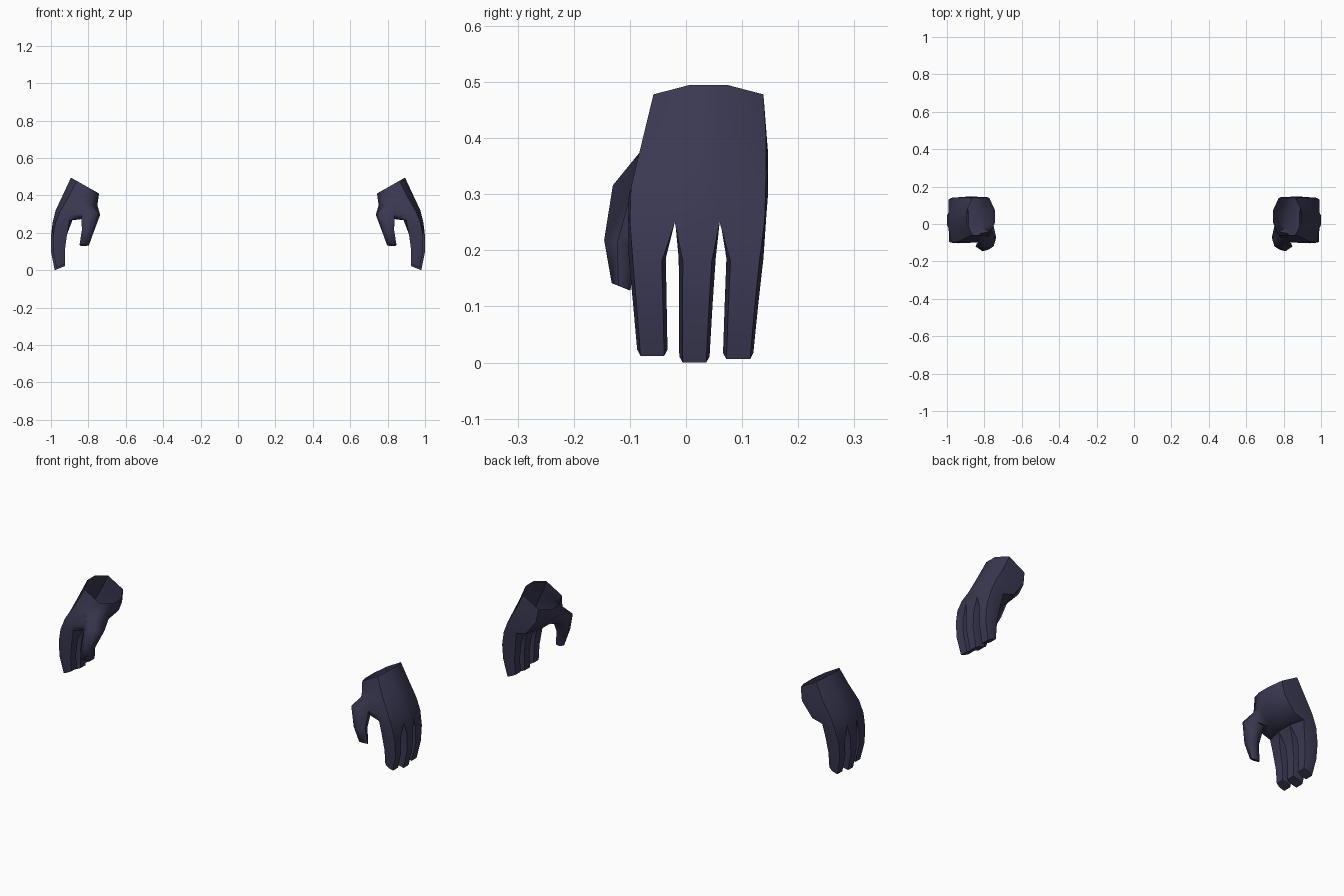
import bpy, bmesh, math
from mathutils import Vector

cube = bpy.data.objects.get("Cube")
if cube:
    bpy.data.objects.remove(cube, do_unlink=True)

glove = bpy.data.materials.new("dark navy")
glove.use_nodes = True
navy = (0.042, 0.04, 0.084, 1)
glove.diffuse_color = navy
glove.node_tree.nodes["Principled BSDF"].inputs["Base Color"].default_value = navy


def palm_ring(outer, inner, front, back, rounding, bulge=0):
    """Ten points: four along the back of the hand, four along the palm, one on each edge."""
    a = Vector((outer[0], 0, outer[1]))
    b = Vector((inner[0], 0, inner[1]))
    steps = (0, 1 / 3, 2 / 3, 1)

    def at(mix, t):
        p = a.lerp(b, mix)
        p.y = front + (back - front) * t
        return p

    def edge(t):
        return rounding if t in (0, 1) else 0

    points = [at(edge(t), t) for t in steps]
    points.append(at(0.5, 1) + Vector((0, bulge, 0)))
    points += [at(1 - edge(t), t) for t in reversed(steps)]
    points.append(at(0.5, 0) - Vector((0, bulge, 0)))
    return points


def finger_ring(y, half, outer, inner, z, tilt):
    """Six points around a finger, starting at the outer front corner."""
    mid = (outer + inner) / 2
    corner = half * 0.78
    return [Vector(p) for p in (
        (outer, y - corner, z), (outer, y + corner, z),
        (mid, y + half, z + tilt / 2),
        (inner, y + corner, z + tilt), (inner, y - corner, z + tilt),
        (mid, y - half, z + tilt / 2))]


def thumb_ring(centre, along, across, slope):
    """Six points around the thumb, starting at its front."""
    points = []
    for i in range(6):
        angle = math.radians(-75 - 60 * i)
        dx, dy = along * math.cos(angle), across * math.sin(angle)
        points.append(Vector(centre) + Vector((dx, dy, -slope * dy)))
    return points


def build_hand(name, side):
    bm = bmesh.new()

    def add(points):
        return [bm.verts.new((p.x * side, p.y, p.z)) for p in points]

    def bridge(a, b, skip=()):
        n = len(a)
        for i in range(n):
            if i not in skip:
                j = (i + 1) % n
                bm.faces.new((a[i], a[j], b[j], b[i]))

    # palm, open at the wrist, with a gap left for the thumb
    wrist = add(palm_ring((0.893, 0.495), (0.743, 0.41), -0.058, 0.138, 0.2))
    heel = add(palm_ring((0.935, 0.405), (0.752, 0.348), -0.078, 0.143, 0.17, 0.003))
    middle = add(palm_ring((0.975, 0.32), (0.82, 0.275), -0.098, 0.142, 0.15, 0.004))
    knuckles = add(palm_ring((0.992, 0.25), (0.885, 0.268), -0.1, 0.14, 0.15, 0.003))
    bridge(wrist, heel)
    bridge(heel, middle, skip=(7, 8))
    bridge(middle, knuckles)

    # webs between the fingers
    webs = [knuckles[9]]
    for k in (1, 2):
        p = (knuckles[k].co + knuckles[8 - k].co) / 2
        webs.append(bm.verts.new(p))
    webs.append(knuckles[4])

    # three fingers: centre and half width at the root and at the tip, tip height
    fingers = [(-0.069, -0.060, 0.012, 0.99),
               (0.020, 0.015, 0.0, 1.0),
               (0.105, 0.093, 0.006, 0.992)]
    for k, (root_y, tip_y, tip_z, outer) in enumerate(fingers):
        last = [knuckles[k], knuckles[k + 1], webs[k + 1],
                knuckles[7 - k], knuckles[8 - k], webs[k]]
        rings = [finger_ring(root_y, 0.033, outer, 0.914, 0.18, 0.012),
                 finger_ring((root_y + tip_y) / 2, 0.030, outer, 0.925, 0.1, 0.012),
                 finger_ring(tip_y, 0.027, outer - 0.02, 0.925, tip_z, 0.022)]
        for ring in rings:
            ring = add(ring)
            bridge(last, ring)
            last = ring
        bm.faces.new(last)

    # thumb growing out of the gap
    last = [heel[9], heel[8], heel[7], middle[7], middle[8], middle[9]]
    for ring in (thumb_ring((0.787, -0.085, 0.300), 0.052, 0.047, 0.35),
                 thumb_ring((0.802, -0.114, 0.212), 0.034, 0.033, 0.2),
                 thumb_ring((0.822, -0.116, 0.135), 0.026, 0.017, 0.4)):
        ring = add(ring)
        bridge(last, ring)
        last = ring
    bm.faces.new(last)

    bmesh.ops.recalc_face_normals(bm, faces=bm.faces)
    mesh = bpy.data.meshes.new(name)
    bm.to_mesh(mesh)
    bm.free()
    mesh.materials.append(glove)
    hand = bpy.data.objects.new(name, mesh)
    bpy.context.collection.objects.link(hand)
    return hand


hands = [build_hand("left_hand", 1), build_hand("right_hand", -1)]
bpy.ops.object.select_all(action="DESELECT")
for hand in hands:
    hand.select_set(True)
bpy.context.view_layer.objects.active = hands[0]
bpy.ops.object.shade_smooth_by_angle(angle=math.radians(60))
